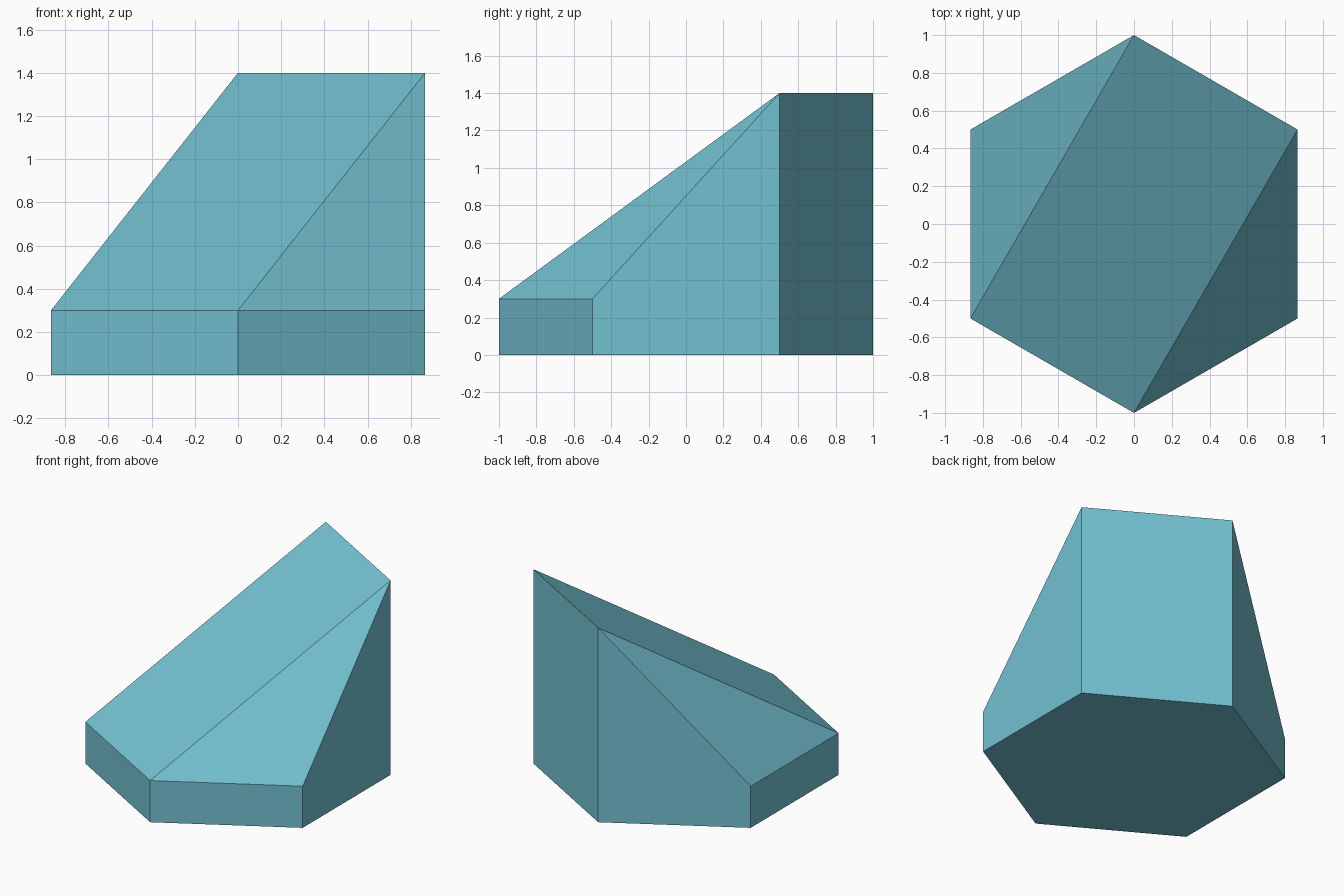
import bpy, bmesh, math

if "Cube" in bpy.data.objects:
    bpy.data.objects.remove(bpy.data.objects["Cube"])

mat = bpy.data.materials.new("light teal")
mat.diffuse_color = (0.17, 0.53, 0.63, 1)
mat.use_nodes = True
mat.node_tree.nodes["Principled BSDF"].inputs["Base Color"].default_value = mat.diffuse_color

LOW, HIGH = 0.3, 1.4

# Hexagonal footprint; the two back-right corners rise, the rest stay low
bm = bmesh.new()
base, top = [], []
for k in range(6):
    a = math.radians(30 + 60 * k)
    x, y = math.cos(a), math.sin(a)
    base.append(bm.verts.new((x, y, 0)))
    top.append(bm.verts.new((x, y, HIGH if k < 2 else LOW)))

# Floor and side walls
bm.faces.new(base[::-1])
for k in range(6):
    j = (k + 1) % 6
    bm.faces.new((base[k], base[j], top[j], top[k]))

# Sloping centre panel with a triangular facet on each side
for corners in ((0, 1, 3, 4), (1, 2, 3), (0, 4, 5)):
    bm.faces.new([top[i] for i in corners])
bmesh.ops.recalc_face_normals(bm, faces=bm.faces[:])

mesh = bpy.data.meshes.new("sloped_hexagonal_block")
bm.to_mesh(mesh)
bm.free()
mesh.materials.append(mat)
bpy.context.collection.objects.link(bpy.data.objects.new("sloped_hexagonal_block", mesh))
